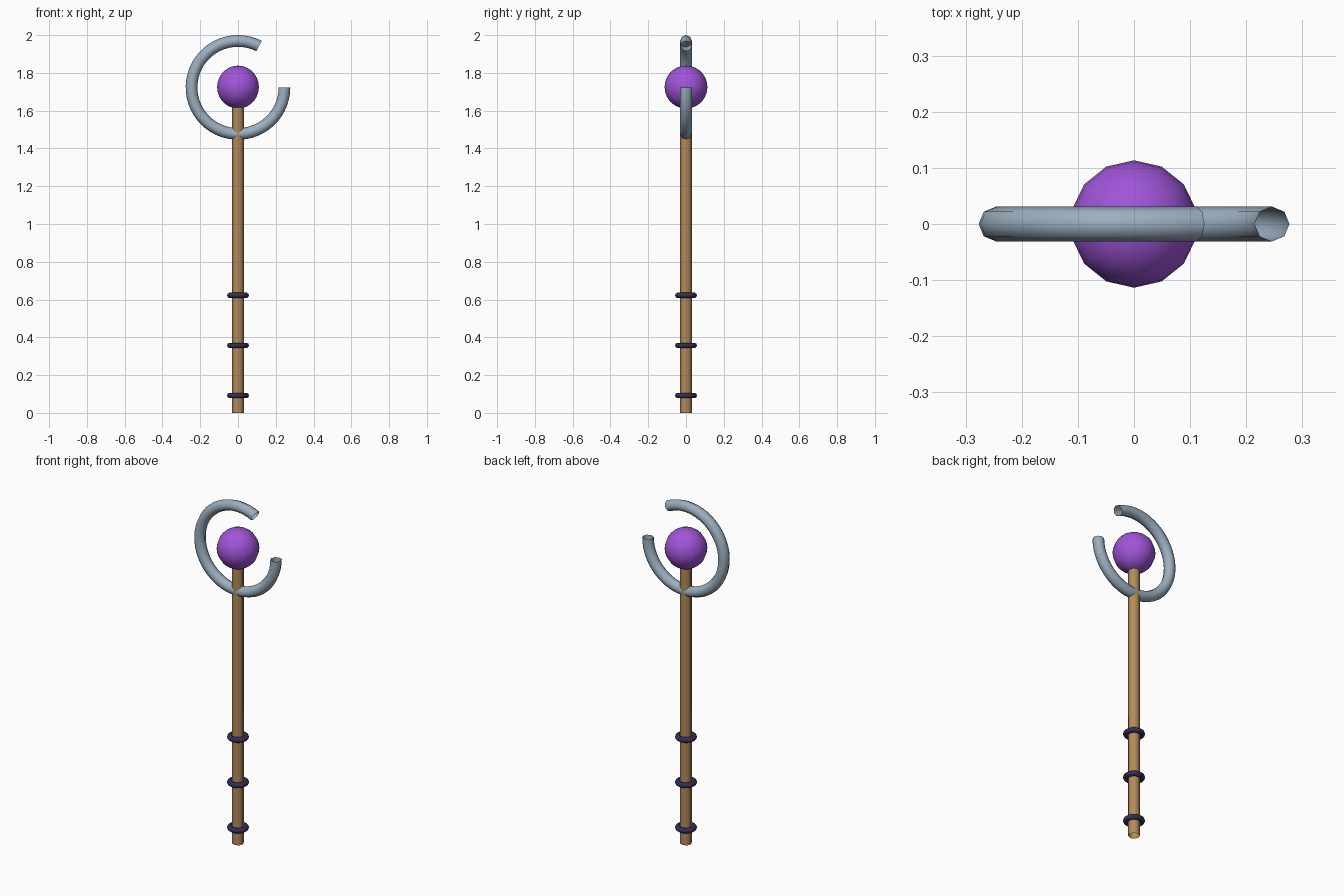
import bpy, math

if "Cube" in bpy.data.objects:
    bpy.data.objects.remove(bpy.data.objects["Cube"])

CENTRE_Z = 1.723   # centre of orb and hook
TUBE = 0.031       # radius of shaft and hook


def material(name, rgb):
    m = bpy.data.materials.new(name)
    m.diffuse_color = (*rgb, 1)
    m.use_nodes = True
    m.node_tree.nodes["Principled BSDF"].inputs["Base Color"].default_value = m.diffuse_color
    return m


wood = material("tan_wood", (0.45, 0.26, 0.105))
steel = material("blue_grey_metal", (0.33, 0.43, 0.52))
purple = material("purple_crystal", (0.35, 0.09, 0.69))
navy = material("dark_navy", (0.032, 0.027, 0.085))


def finish(ob, name, mat):
    ob.name = name
    ob.data.materials.append(mat)
    for p in ob.data.polygons:
        p.use_smooth = True


def tube(name, frames, mat, sides=8):
    """Open-ended tube; each frame is (centre x, centre z, normal x, normal z)."""
    verts, faces = [], []
    for cx, cz, nx, nz in frames:
        for k in range(sides):
            a = 2 * math.pi * k / sides
            r = TUBE * math.cos(a)
            verts.append((cx + nx * r, TUBE * math.sin(a), cz + nz * r))
    for i in range(len(frames) - 1):
        for k in range(sides):
            a, b = i * sides + k, i * sides + (k + 1) % sides
            faces.append((a, b, b + sides, a + sides))
    me = bpy.data.meshes.new(name)
    me.from_pydata(verts, [], faces)
    ob = bpy.data.objects.new(name, me)
    bpy.context.collection.objects.link(ob)
    finish(ob, name, mat)


# Straight shaft, running up into the orb
tube("shaft", [(0, 0, 1, 0), (0, 1.64, 1, 0)], wood)

# Hook: open circle from the right side, under the orb and round to the top
R, STEPS = 0.246, 44
hook = []
for i in range(STEPS + 1):
    a = math.radians(-297 * (1 - i / STEPS))
    c, s = math.cos(a), math.sin(a)
    hook.append((R * c, CENTRE_Z + R * s, c, s))
tube("hook", hook, steel)

# Orb
bpy.ops.mesh.primitive_uv_sphere_add(segments=14, ring_count=14, radius=0.1135,
                                     location=(0, 0, CENTRE_Z + 0.002))
finish(bpy.context.object, "orb", purple)

# Grip bands
for i in range(3):
    bpy.ops.mesh.primitive_torus_add(major_segments=24, minor_segments=10,
                                     major_radius=0.043, minor_radius=0.015,
                                     location=(0, 0, 0.092 + 0.265 * i))
    finish(bpy.context.object, f"grip_band_{i + 1}", navy)
